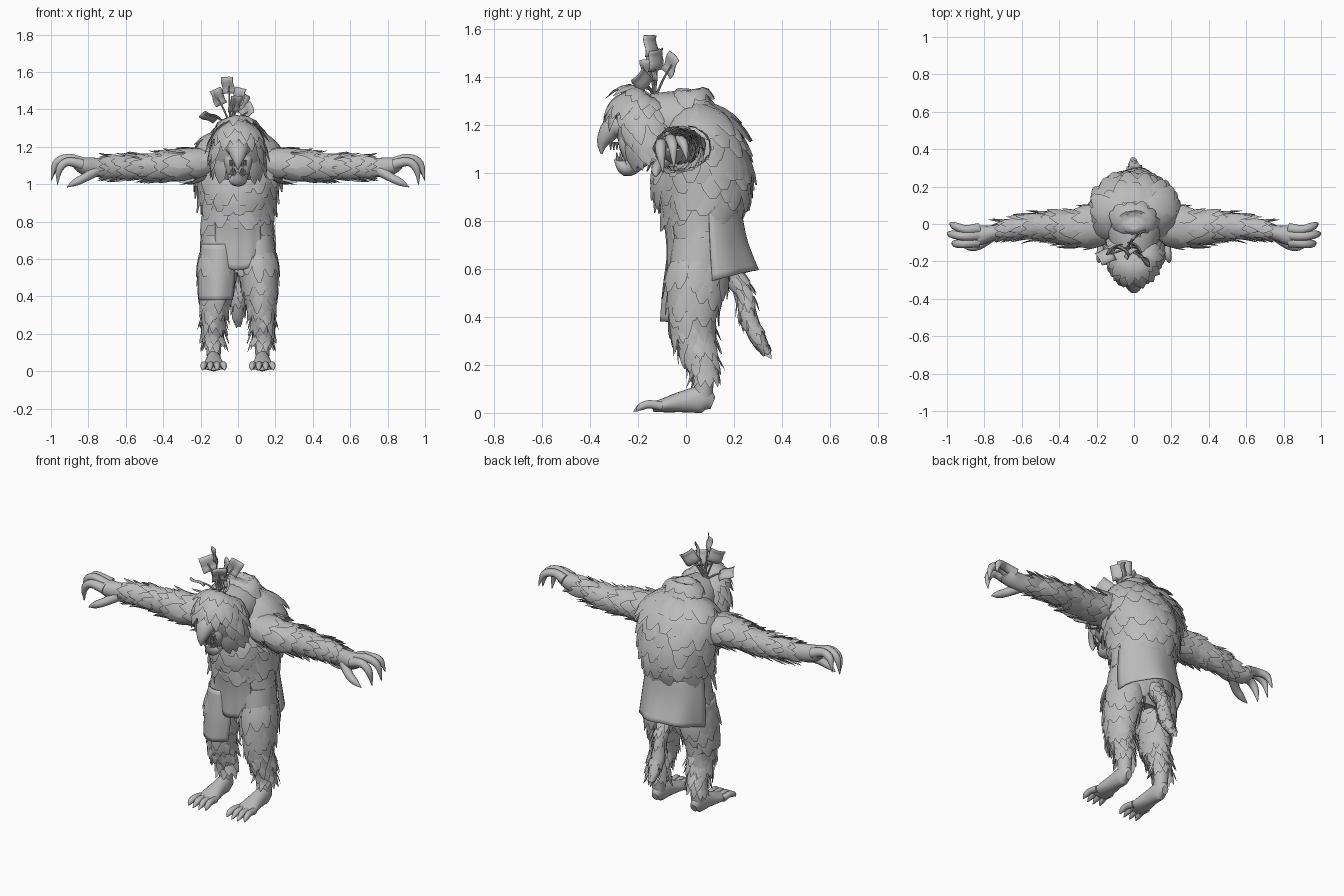
import bpy, bmesh, math, random
from mathutils import Vector

random.seed(4)
if "Cube" in bpy.data.objects:
    bpy.data.objects.remove(bpy.data.objects["Cube"])

X, Y = Vector((1, 0, 0)), Vector((0, 1, 0))
grey = bpy.data.materials.new("plain grey")
grey.use_nodes = True
tone = (0.5, 0.5, 0.5, 1)
grey.diffuse_color = tone
grey.node_tree.nodes["Principled BSDF"].inputs["Base Color"].default_value = tone
made = []


def finish(name, bm, mirror=False, thick=0):
    mesh = bpy.data.meshes.new(name)
    bm.to_mesh(mesh)
    bm.free()
    mesh.materials.append(grey)
    ob = bpy.data.objects.new(name, mesh)
    bpy.context.collection.objects.link(ob)
    if mirror:
        ob.modifiers.new("mirror", "MIRROR")
    if thick:
        ob.modifiers.new("thickness", "SOLIDIFY").thickness = thick
    made.append(ob)


def spline(pts, t):
    """Smooth interpolation of (x, y, z, radius, radius) sections."""
    n = len(pts) - 1
    x = min(max(t, 0), 1) * n
    i = min(int(x), n - 1)
    f = x - i
    a, b, c, d = (Vector(pts[min(max(k, 0), n)]) for k in range(i - 1, i + 3))
    return b + (c - a) * (f / 2) + (a * 2 - b * 5 + c * 4 - d) * (f * f / 2) \
        + (b * 3 - a - c * 3 + d) * (f ** 3 / 2)


def surface(pts, side, t, a):
    s = spline(pts, t)
    along = Vector((spline(pts, t + .02) - spline(pts, t - .02))[:3]).normalized()
    u = (side - along * side.dot(along)).normalized()
    v = along.cross(u)
    return Vector(s[:3]) + u * max(s[3], .002) * math.cos(a) + v * max(s[4], .002) * math.sin(a)


def add_tube(bm, pts, side, rings, sides):
    loops = [[bm.verts.new(surface(pts, side, r / rings, math.tau * k / sides))
              for k in range(sides)] for r in range(rings + 1)]
    for p, q in zip(loops, loops[1:]):
        for k in range(sides):
            m = (k + 1) % sides
            bm.faces.new((p[k], p[m], q[m], q[k]))
    bm.faces.new(loops[0])
    bm.faces.new(loops[-1])


def tubes(name, paths, side, mirror=False, rings=16, sides=20):
    bm = bmesh.new()
    for pts in paths:
        add_tube(bm, pts, side, rings, sides)
    bmesh.ops.recalc_face_normals(bm, faces=bm.faces)
    finish(name, bm, mirror)


def tapered(points, radii):
    return [(*p, r, r) for p, r in zip(points, radii)]


def add_feather(bm, pts, side, t, a, length, width, lift, tip):
    """Arched leaf that follows the lofted surface and rises towards its tip."""
    p = surface(pts, side, t, a)
    rows = []
    for i, w in enumerate((.6, .92, 1, .72 + tip * .2, tip)):
        slope = surface(pts, side, t + .02, a) - surface(pts, side, t - .02, a)
        along = slope.normalized()
        across = (surface(pts, side, t, a + .05) - surface(pts, side, t, a - .05)).normalized()
        normal = along.cross(across).normalized()
        if normal.dot(p - Vector(spline(pts, t)[:3])) < 0:
            normal = -normal
        s = i / 4
        mid = p + normal * (lift * s * (1.5 - .5 * s) + .006)
        rows.append([bm.verts.new(mid + across * width * w * k - normal * width * .3 * w * k * k)
                     for k in (-1, 0, 1)])
        p = p + along * length / 4
        t = min(t + .01 * length / slope.length, .97)
    for a, b in zip(rows, rows[1:]):
        for k in (0, 1):
            bm.faces.new((a[k], a[k + 1], b[k + 1], b[k]))


def plumage(name, pts, side, span, rows, count, length, width, lift, mirror=False, keep=None, tip=.08):
    """Overlapping rows of feathers on a lofted body."""
    bm = bmesh.new()
    for r in range(rows):
        t = span[0] + (span[1] - span[0]) * r / max(rows - 1, 1)
        for k in range(count):
            a = math.tau * (k + r % 2 / 2 + random.uniform(-.15, .15)) / count
            tt = min(max(t + random.uniform(-.012, .012), .02), .97)
            if keep and not keep(surface(pts, side, tt, a)):
                continue
            add_feather(bm, pts, side, tt, a, length * random.uniform(.75, 1.2),
                        width * random.uniform(.85, 1.15), lift * random.uniform(.4, 1.4), tip)
    finish(name, bm, mirror)


def cloth(name, start, end, rings, rounding=0, steps=20):
    """Hanging sheet swept between two angles through elliptical rings."""
    bm = bmesh.new()
    rows = []
    for j in range(9):
        s = j / 8
        z, cx, cy, rx, ry = spline(rings, s)
        row = []
        for i in range(steps + 1):
            f = i / steps
            a = math.radians(start + (end - start) * f)
            w = 1 + .03 * s * math.sin(f * 19)
            row.append(bm.verts.new((cx + rx * w * math.cos(a), cy + ry * w * math.sin(a),
                                     z + rounding * s * (2 * f - 1) ** 2)))
        rows.append(row)
    for p, q in zip(rows, rows[1:]):
        for i in range(steps):
            bm.faces.new((p[i], p[i + 1], q[i + 1], q[i]))
    finish(name, bm, thick=.006)


# Torso, hunched back and its broad feathers
torso = [(0, .03, 1.31, .05, .03), (0, .035, 1.26, .14, .085), (0, .05, 1.17, .205, .145),
         (0, .065, 1.05, .205, .18), (0, .07, .92, .185, .18), (0, .06, .8, .175, .135),
         (0, .07, .65, .18, .12), (0, .06, .52, .13, .09)]
tubes("torso", [torso], X, rings=28, sides=32)
plumage("torso_feathers", torso, X, (.1, .58), 8, 17, .16, .055, .03, tip=.3)
plumage("hip_feathers", torso, X, (.68, .85), 3, 18, .14, .04, .014, tip=.3)
hump = [(0, 0, 1.352, .02, .02), (0, 0, 1.335, .075, .06), (0, .015, 1.29, .1, .085), (0, .03, 1.22, .13, .11)]
tubes("shoulder_hump", [hump], X)
plumage("hump_feathers", hump, X, (.25, .7), 2, 11, .1, .042, .01, tip=.4)
tubes("neck", [[(0, .02, 1.2, .14, .12), (0, -.05, 1.21, .14, .13), (0, -.15, 1.21, .12, .12)]], X)

# Head with hanging mane, the face left bare
head = [(0, -.15, 1.33, .02, .02), (0, -.165, 1.305, .08, .09), (0, -.18, 1.23, .12, .125),
        (0, -.165, 1.14, .13, .11), (0, -.13, 1.05, .11, .085)]
tubes("head", [head], X, sides=28)
plumage("mane", head, X, (.12, .74), 6, 18, .11, .034, .028,
        keep=lambda p: p.z > 1.27 or p.y > -.25 - .3 * (.09 - abs(p.x)))

# Hooked beak, open jaw, teeth, eyes and brows
tubes("upper_beak", [[(0, -.23, 1.2, .09, .07), (0, -.3, 1.19, .06, .05), (0, -.335, 1.15, .04, .035),
                      (0, -.35, 1.115, .022, .02), (0, -.352, 1.08, .004, .004)]], X)
tubes("lower_jaw", [[(0, -.14, 1.12, .08, .06), (0, -.2, 1.065, .06, .05),
                     (0, -.25, 1.022, .045, .036), (0, -.295, 1.06, .008, .008)]], X)
tubes("cheeks", [tapered([(.04, -.24, 1.17), (.045, -.25, 1.12), (.04, -.235, 1.06)], (.035, .03, .02))], X, True)
teeth = []
for i in range(4):
    x, y = .045 - i * .009, -.245 - i * .013
    teeth.append(tapered([(x, y, 1.05), (x, y - .005, 1.085)], (.008, .002)))
    teeth.append(tapered([(x, y - .03, 1.13), (x, y - .03, 1.095)], (.008, .002)))
tubes("teeth", teeth, X + Y * .2, True, rings=3, sides=8)
tubes("eyes", [tapered([(.07, -.25, 1.215), (.076, -.265, 1.215), (.08, -.285, 1.215)], (.012, .018, .005))], X, True, 6, 12)
tubes("brows", [tapered([(.02, -.3, 1.235), (.07, -.285, 1.25), (.11, -.23, 1.25)], (.014, .018, .01))], Y, True, 8, 10)

# Arms
arm = [(.12, .01, 1.12, .12, .085), (.28, -.02, 1.1, .085, .07), (.42, -.015, 1.095, .064, .057),
       (.56, -.015, 1.09, .054, .054), (.68, -.03, 1.09, .038, .046), (.76, -.045, 1.09, .036, .042)]
tubes("arms", [arm], Y, True, 20)
plumage("shoulder_feathers", arm, Y, (.08, .34), 4, 12, .14, .036, .03, True)
plumage("arm_feathers", arm, Y, (.36, .76), 8, 11, .1, .022, .024, True)

# Hands with curled, clawed fingers
palm = [(.7, -.035, 1.09, .034, .045), (.77, -.05, 1.09, .042, .052), (.83, -.06, 1.1, .054, .045),
        (.87, -.06, 1.115, .05, .026)]
tubes("palms", [palm], Y, True)
fingers = [[(.83, -.025, 1.115), (.9, -.03, 1.135), (.96, -.01, 1.12), (.985, .005, 1.05)],
           [(.83, -.06, 1.115), (.91, -.065, 1.14), (.975, -.055, 1.11), (.997, -.05, 1.02)],
           [(.83, -.095, 1.105), (.91, -.105, 1.12), (.955, -.105, 1.08), (.965, -.095, 1)],
           [(.76, -.065, 1.07), (.82, -.11, 1.035), (.87, -.125, 1.01), (.915, -.125, .985)]]
tubes("fingers", [tapered(f, (.03, .024, .02, .002)) for f in fingers], Y, True, 12, 10)

# Legs with shaggy shins
leg = [(.1, .055, .72, .09, .11), (.11, .045, .58, .095, .115), (.12, .03, .45, .08, .095),
       (.125, .03, .35, .06, .08), (.13, .05, .26, .05, .062), (.13, .075, .17, .042, .042),
       (.13, .07, .06, .036, .04)]
tubes("legs", [leg], X, True, 22)
plumage("thigh_feathers", leg, X, (.12, .42), 5, 12, .13, .036, .02, True, tip=.25)
plumage("shin_feathers", leg, X, (.46, .78), 6, 12, .09, .02, .03, True)

# Feet with splayed, clawed toes
tubes("feet", [[(.13, .112, .04, .02, .025), (.13, .07, .055, .038, .055), (.13, -.01, .047, .045, .045),
                (.13, -.09, .032, .058, .03), (.13, -.14, .025, .05, .02)]], X, True)
toes = [[(.13 + d, -.1, .028), (.13 + d * 1.15, -.155, .036), (.13 + d * 1.25, -.19, .024),
         (.13 + d * 1.3, -.225 + abs(d) * .4, .006)] for d in (-.045, -.015, .015, .045)]
tubes("toes", [tapered(t, (.02, .018, .015, .002)) for t in toes], X, True, 10, 10)

# Tail with a tuft
tail = [(0, .17, .6, .05, .05), (0, .24, .5, .034, .034), (0, .26, .4, .032, .03),
        (0, .295, .32, .026, .022), (0, .32, .28, .012, .012)]
tubes("tail", [tail], X)
plumage("tail_feathers", tail, X, (.1, .9), 9, 8, .065, .016, .012)

# Waist cloths and the wrap around the right thigh
cloth("back_skirt", 12, 168, [(.85, 0, .06, .185, .165), (.72, 0, .06, .2, .19), (.595, 0, .06, .205, .235)], -.045)
cloth("front_loincloth", 233, 307, [(.81, 0, .06, .195, .15), (.7, 0, .06, .2, .135), (.54, 0, .06, .2, .135)], .07)
cloth("right_thigh_wrap", 120, 325, [(.68, -.1, .045, .092, .115), (.52, -.105, .03, .103, .12), (.38, -.11, .015, .095, .115)])

# Headdress: thin stalks carrying square curled plumes
root = Vector((-.04, -.13, 1.31))
plumes = [(-.05, -.14, 1.53), (-.11, -.13, 1.465), (-.15, -.17, 1.365), (.015, -.06, 1.45),
          (.05, -.18, 1.385), (-.02, -.15, 1.43), (.01, -.12, 1.47)]
tubes("headdress_stalks", [tapered([root, root.lerp(Vector(p), .5) + Vector((0, 0, .01)), p], (.006, .005, .004))
                           for p in plumes], X + Y, rings=6, sides=6)
bm = bmesh.new()
for n, tip in enumerate(plumes):
    mid = Vector(tip)
    up = (mid - root).normalized()
    turn = .7 if n % 2 else -.7
    wide = Vector((math.cos(turn), math.sin(turn), .2))
    wide = (wide - up * wide.dot(up)).normalized()
    out = up.cross(wide)
    grid = [[bm.verts.new(mid + up * (j / 5 - .5) * .09 + wide * k * .04
                          + out * (.006 * math.sin(j * 1.2) - .01 * k * k))
             for k in (-1, -.5, 0, .5, 1)] for j in range(6)]
    for a, b in zip(grid, grid[1:]):
        for k in range(4):
            bm.faces.new((a[k], a[k + 1], b[k + 1], b[k]))
finish("headdress_plumes", bm, thick=.003)

# Smooth shading with sharp creases kept
for ob in bpy.context.selected_objects:
    ob.select_set(False)
for ob in made:
    ob.select_set(True)
bpy.context.view_layer.objects.active = made[0]
bpy.ops.object.shade_smooth_by_angle(angle=math.radians(40))
